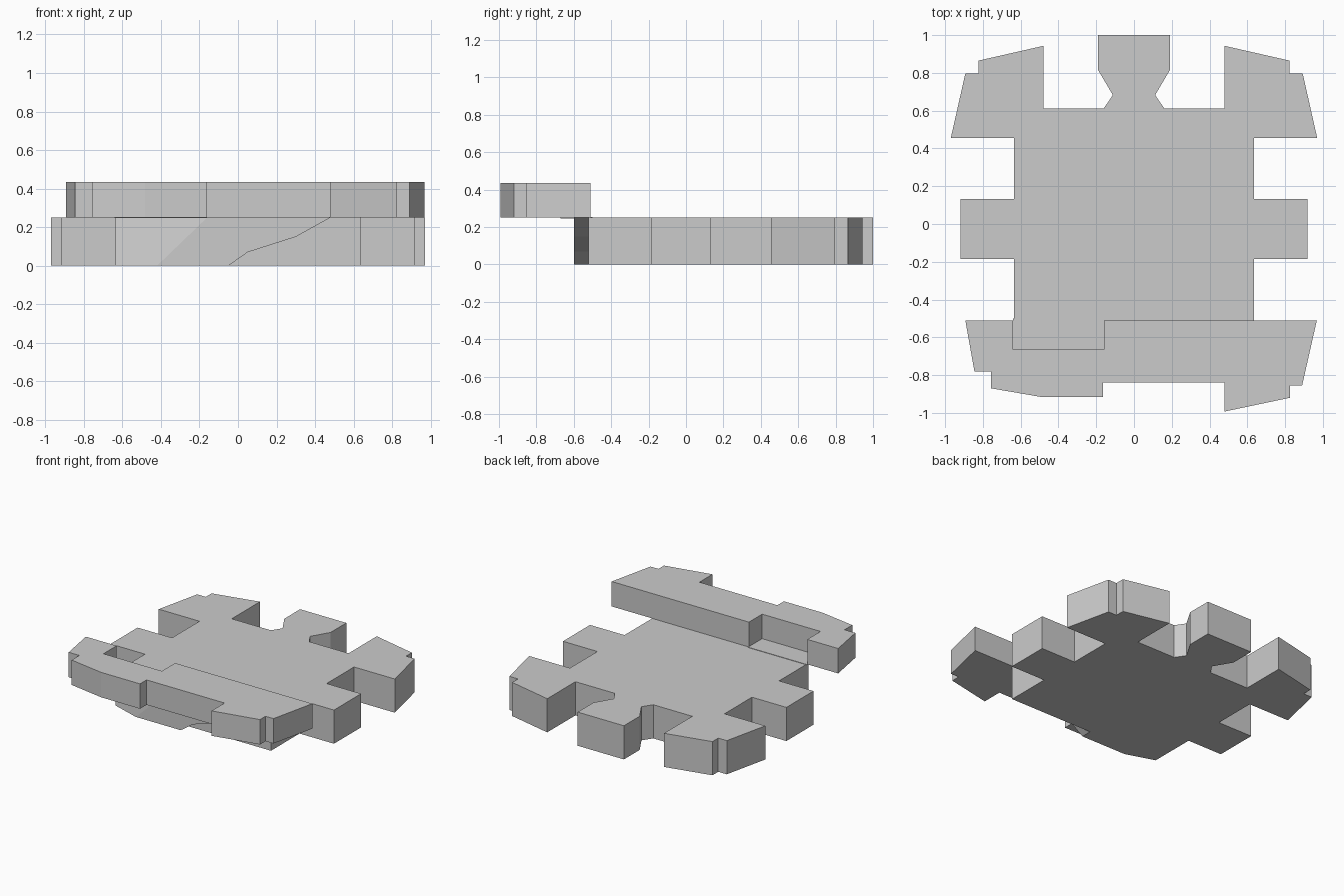
import bpy
import bmesh

if "Cube" in bpy.data.objects:
    bpy.data.objects.remove(bpy.data.objects["Cube"], do_unlink=True)

grey = bpy.data.materials.new("plain_grey")
grey.use_nodes = True
grey.diffuse_color = (0.6, 0.6, 0.6, 1)
grey.node_tree.nodes["Principled BSDF"].inputs["Base Color"].default_value = (0.6, 0.6, 0.6, 1)


def finish(name, bm):
    """Turn a bmesh into a named, flat shaded grey object."""
    bmesh.ops.recalc_face_normals(bm, faces=bm.faces)
    mesh = bpy.data.meshes.new(name)
    bm.to_mesh(mesh)
    bm.free()
    mesh.materials.append(grey)
    obj = bpy.data.objects.new(name, mesh)
    bpy.context.collection.objects.link(obj)
    return obj


def slab(name, outline, bottom, top):
    """Extrude a plan outline between two heights."""
    bm = bmesh.new()
    face = bm.faces.new([bm.verts.new((x, y, bottom)) for x, y in outline])
    moved = bmesh.ops.extrude_face_region(bm, geom=[face])["geom"]
    verts = [v for v in moved if isinstance(v, bmesh.types.BMVert)]
    bmesh.ops.translate(bm, verts=verts, vec=(0, 0, top - bottom))
    return finish(name, bm)


# Lower plate: body, side arms, corner lobes and necked rear tab
half = [
    (0.635, -0.52), (0.635, -0.185), (0.918, -0.185), (0.918, 0.133),
    (0.635, 0.133), (0.635, 0.455), (0.97, 0.455), (0.893, 0.797),
    (0.823, 0.797), (0.823, 0.865), (0.48, 0.943), (0.48, 0.612),
    (0.16, 0.612), (0.112, 0.683), (0.19, 0.815), (0.19, 1.0),
]
mirrored = [(-x, y) for x, y in reversed(half)]
slab("lower_plate", half + mirrored, 0, 0.25)

# Raised front bar with a rear notch and stepped ends
front_bar = [
    (-0.893, -0.51), (-0.64, -0.51), (-0.64, -0.665), (-0.16, -0.665),
    (-0.16, -0.51), (0.968, -0.51), (0.89, -0.855), (0.825, -0.855),
    (0.825, -0.92), (0.478, -0.993), (0.478, -0.84), (-0.163, -0.84),
    (-0.163, -0.917), (-0.483, -0.917), (-0.757, -0.87), (-0.757, -0.78),
    (-0.845, -0.78),
]
slab("front_bar", front_bar, 0.25, 0.435)

# Thin floor closing the notch
slab("notch_floor", [(-0.64, -0.67), (-0.16, -0.67), (-0.16, -0.5), (-0.64, -0.5)], 0.247, 0.253)

# Broken front lip under the bar, angled back at the left end
bm = bmesh.new()
profile = [(-0.635, 0, -0.53), (-0.42, 0, -0.6), (-0.05, 0, -0.6), (0.05, 0.07, -0.6),
           (0.3, 0.15, -0.6), (0.48, 0.25, -0.6), (-0.16, 0.25, -0.6), (-0.635, 0.25, -0.53)]
front = [bm.verts.new((x, y, z)) for x, z, y in profile]
back = [bm.verts.new((x, -0.5, z)) for x, z, y in profile]
bm.faces.new(front[1:7])
bm.faces.new([front[0], front[1], front[6], front[7]])
bm.faces.new(back)
for i in range(len(front)):
    j = (i + 1) % len(front)
    bm.faces.new([front[i], front[j], back[j], back[i]])
finish("front_lip", bm)
